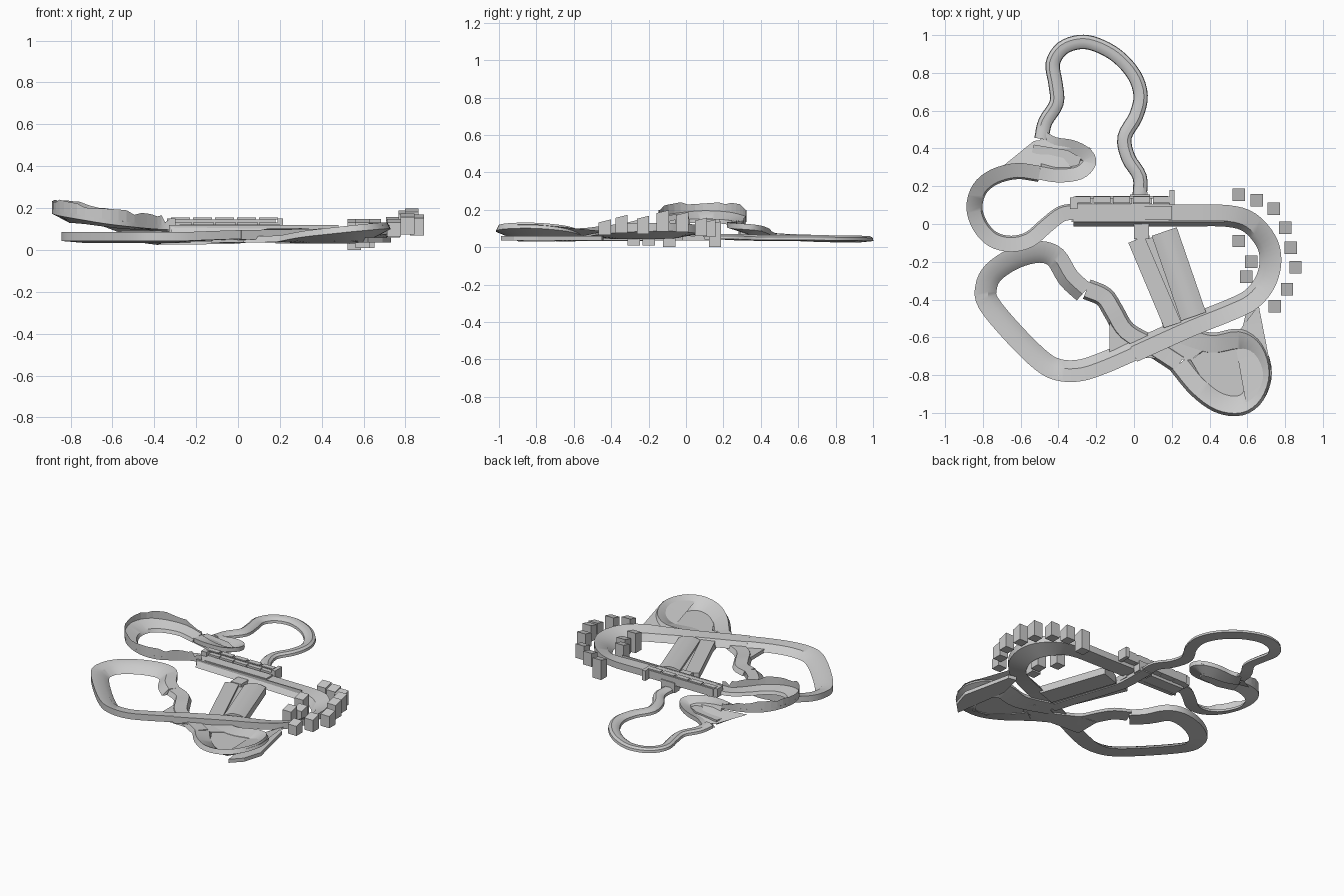
import bpy, bmesh, math, random
from mathutils import Vector
random.seed(4)


def make(name, verts, faces, smooth=True):
    me = bpy.data.meshes.new(name)
    me.from_pydata([tuple(v) for v in verts], [], faces)
    bm = bmesh.new()
    bm.from_mesh(me)
    bmesh.ops.recalc_face_normals(bm, faces=bm.faces)
    bm.to_mesh(me)
    bm.free()
    ob = bpy.data.objects.new(name, me)
    bpy.context.collection.objects.link(ob)
    if smooth:
        bpy.ops.object.select_all(action='DESELECT')
        ob.select_set(True)
        bpy.context.view_layer.objects.active = ob
        bpy.ops.object.shade_smooth_by_angle(angle=math.radians(35))
    return ob


def spline(pts, n=4):
    P = [Vector(p) for p in pts]
    P = [2 * P[0] - P[1]] + P + [2 * P[-1] - P[-2]]
    out = []
    for i in range(1, len(P) - 2):
        a, b, c, d = P[i - 1:i + 3]
        for k in range(n):
            t = k / n
            out.append(0.5 * (2 * b + (c - a) * t + (2 * a - 5 * b + 4 * c - d) * t * t
                              + (3 * b - a - 3 * c + d) * t ** 3))
    return out + [P[-2]]


def edges(pts, width, n=4):
    """Left and right edge points of a path of (x, y, z left, z right)."""
    S = spline([Vector(p) for p in pts], n)
    res = []
    for i, s in enumerate(S):
        d = (S[min(i + 1, len(S) - 1)] - S[max(i - 1, 0)]).to_2d().normalized()
        nrm = Vector((-d.y, d.x)) * width / 2
        res.append((Vector((s.x + nrm.x, s.y + nrm.y, s.z)),
                    Vector((s.x - nrm.x, s.y - nrm.y, s.w))))
    return res


def loft(name, rings):
    m = len(rings[0])
    verts = [v for r in rings for v in r]
    faces = [(i * m + k, i * m + (k + 1) % m, (i + 1) * m + (k + 1) % m, (i + 1) * m + k)
             for i in range(len(rings) - 1) for k in range(m)]
    faces += [tuple(range(m)), tuple((len(rings) - 1) * m + k for k in range(m))]
    return make(name, verts, faces)


def road(name, pts, width, thick, flare_l=0.0, flare_r=0.0, crown=0.0):
    """Slab road; flares widen the underside, crown rounds the top."""
    rings = []
    for l, r in edges(pts, width):
        side = (l - r).to_2d().normalized().to_3d()
        down = Vector((0, 0, -thick))
        ring = [l]
        if crown:
            ring += [l.lerp(r, t) + Vector((0, 0, crown)) for t in (0.25, 0.5, 0.75)]
        rings.append(ring + [r, r + down - side * flare_r, l + down + side * flare_l])
    return loft(name, rings)


def prism(name, outline, z0, z1, smooth=False):
    n = len(outline)
    verts = [(x, y, z0) for x, y in outline] + [(x, y, z1) for x, y in outline]
    faces = [tuple(range(n)), tuple(range(n, 2 * n))]
    faces += [(i, (i + 1) % n, n + (i + 1) % n, n + i) for i in range(n)]
    return make(name, verts, faces, smooth)


def block(name, x0, x1, y0, y1, z0, z1):
    return prism(name, [(x0, y0), (x1, y0), (x1, y1), (x0, y1)], z0, z1)


# Start straight and the banked east bend, down to the bridge
road("east_road", [(-0.32, .06, .12, .12), (0, .06, .115, .115), (.3, .06, .11, .11), (.5, .057, .11, .105),
     (.62, .02, .12, .095), (.71, -.08, .13, .09), (.738, -.19, .13, .09), (.71, -.31, .125, .088),
     (.63, -.41, .115, .09), (.5, -.475, .105, .09), (.3, -.555, .1, .095), (0, -.69, .095, .09)],
     .085, .045, 0, .03)
# South west loop
road("southwest_loop", [(0, -.69, .095, .09), (-.15, -.755, .09, .085), (-.28, -.797, .085, .078),
     (-.4, -.795, .085, .075), (-.5, -.745, .085, .075), (-.65, -.6, .085, .075), (-.79, -.43, .085, .075),
     (-.805, -.33, .085, .075), (-.76, -.24, .085, .075), (-.64, -.16, .085, .075), (-.5, -.125, .085, .075),
     (-.4, -.16, .085, .075), (-.33, -.27, .08, .075), (-.25, -.345, .075, .075)],
     .07, .042, 0, .045)
# Winding road under the bridge
road("winding_road", [(-.25, -.345, .075, .075), (-.16, -.385, .07, .07), (-.11, -.46, .07, .07),
     (-.04, -.57, .065, .065), (.1, -.65, .065, .065), (.24, -.74, .065, .07)], .08, .03, .015, .015)
# South east banked hairpin
road("southeast_hairpin", [(.24, -.74, .06, .07), (.34, -.86, .06, .09), (.45, -.94, .06, .105),
     (.56, -.955, .06, .12), (.635, -.9, .065, .13), (.67, -.79, .065, .13), (.635, -.67, .065, .115),
     (.55, -.615, .062, .09), (.4, -.635, .06, .075), (.2, -.57, .06, .065)], .09, .03, .02, .015)
prism("hairpin_floor", [(.3, -.72), (.4, -.65), (.54, -.65), (.62, -.68), (.63, -.8),
      (.56, -.92), (.46, -.91), (.36, -.82)], .04, .058)
# Sloping skirts beside the hairpin and the bridge
make("hairpin_skirt", [(.66, -.43, .085), (.73, -.79, .12), (.7, -.9, .12), (.6, -.99, .1), (.53, -.6, .05)],
     [(0, 1, 4), (1, 2, 4), (2, 3, 4)])
prism("hairpin_bank", [(.6, -.44), (.655, -.45), (.73, -.79), (.69, -.92), (.62, -.99), (.56, -.61)], .035, .06)
prism("bridge_ramp", [(-.13, -.52), (-.13, -.7), (0, -.68), (.2, -.6), (.26, -.57), (.38, -.66), (.3, -.72),
      (.15, -.64), (-.03, -.53)], .035, .06)

# Twin covered halls over the central road
road("central_road", [(.2, -.57, .06, .06), (.15, -.4, .06, .06), (.07, -.16, .06, .06),
     (.04, -.04, .06, .06), (.035, .17, .06, .06)], .075, .025)
prism("west_hall", [(-.03, -.1), (.055, -.065), (.25, -.52), (.16, -.55)], .04, .085)
prism("hall_gap", [(.05, -.08), (.1, -.07), (.27, -.51), (.23, -.53)], .04, .07)


def hall(name, a, b, width):
    rings = []
    for p in (a, b):
        d = (Vector(b) - Vector(a)).normalized()
        n = Vector((-d.y, d.x)) * width / 2
        prof = [(-1, .035), (-1, .085), (-.5, .1), (0, .105), (.5, .1), (1, .085), (1, .035)]
        rings.append([(p[0] + n.x * s, p[1] + n.y * s, z) for s, z in prof])
    return loft(name, rings)


hall("east_hall", (.16, -.04), (.315, -.49), .14)
block("tunnel_mouth", 0, .08, -.08, .02, .05, .09)

# North road, a low rounded lane
road("north_road", [(.03, .14, .06, .06), (.03, .25, .055, .06), (-.03, .35, .052, .056), (-.05, .46, .05, .055),
     (.01, .57, .05, .055), (.035, .68, .048, .055), (0, .79, .046, .053), (-.09, .89, .045, .052),
     (-.2, .95, .043, .05), (-.29, .963, .042, .05), (-.38, .93, .042, .05), (-.43, .85, .042, .052),
     (-.415, .74, .044, .055), (-.41, .64, .048, .058), (-.47, .54, .055, .06), (-.49, .45, .065, .065)],
     .07, .017, .003, .003, .012)
block("north_tunnel_mouth", -.02, .085, .1, .155, .04, .11)

# North west hairpin, climbing
road("northwest_hairpin", [(-.49, .46, .07, .065), (-.42, .425, .085, .07), (-.33, .41, .1, .075),
     (-.26, .375, .115, .085), (-.235, .325, .125, .095), (-.29, .27, .13, .105), (-.4, .255, .135, .12),
     (-.5, .27, .135, .135)], .07, .03, 0, .015)
prism("hairpin_island", [(-.53, .42), (-.56, .31), (-.45, .28), (-.3, .29), (-.28, .35), (-.35, .39)], .06, .09)
make("northwest_skirt", [(-.53, .44, .07), (-.69, .31, .13), (-.5, .3, .11), (-.33, .3, .1), (-.42, .4, .08),
     (-.22, .4, .09), (-.4, .45, .07)], [(0, 1, 2), (0, 2, 4), (2, 3, 4), (0, 4, 6), (4, 5, 6)])
# West high loop, banked to the outside
west = [(-.5, .27, .13, .14), (-.62, .285, .14, .16), (-.74, .255, .145, .175), (-.82, .19, .15, .19),
        (-.85, .09, .15, .195), (-.82, -.01, .15, .185), (-.75, -.085, .145, .17), (-.65, -.11, .135, .15),
        (-.55, -.085, .125, .135), (-.46, -.01, .12, .125), (-.38, .05, .12, .12), (-.3, .06, .12, .12)]
road("west_loop", west, .075, .022, .01, 0)
# Jagged barrier along the outer edge of the west loop
E = edges(west, .075, 3)
wv, n = [], len(E)
for i, (l, r) in enumerate(E):
    rise = .045 if 2 < i < n - 3 else .02
    wv += [r, r + Vector((0, 0, rise + random.uniform(-.01, .012)))]
make("jagged_barrier", wv, [(2 * i, 2 * i + 2, 2 * i + 3, 2 * i + 1) for i in range(n - 1)], False)

# Grandstand and pit wall along the straight
block("stand_back_wall", -.31, .18, .135, .148, .09, .145)
for i in range(5):
    x = -.32 + i * .105
    block(f"stand_tier_{i + 1}", x, x + .1, .105, .135, .09, .13)
    block(f"stand_roof_{i + 1}", x, x + .09, .11, .145, .146, .154)
block("stand_end_post", .188, .215, .1, .18, .08, .15)
block("straight_kerb", -.28, .2, .025, .095, .11, .122)
block("pit_front_wall", -.33, .48, .01, .018, .07, .12)
block("stand_west_end", -.34, -.3, .08, .14, .09, .15)

# Pillars around the east bend: x, y, base, top
pillars = [(.555, .155, 0, .13), (.65, .125, .055, .14), (.74, .08, .06, .15), (.8, -.02, .08, .18),
           (.83, -.125, .085, .19), (.855, -.23, .07, .16), (.81, -.345, .075, .165), (.745, -.435, .065, .14),
           (.555, -.09, 0, .14), (.62, -.2, .01, .12), (.595, -.28, .01, .14)]
for i, (x, y, z0, z1) in enumerate(pillars):
    s = .033
    v = [(x + a * s, y + b * s, z) for z in (z0, z1) for a, b in ((-1, -1), (1, -1), (1, 1), (-1, 1))]
    v = v[:4] + [(p[0], p[1], p[2] + (p[1] - y) * .25) for p in v[4:]]
    make(f"pillar_{i + 1}", v, [(0, 1, 2, 3), (4, 5, 6, 7)] +
         [(k, (k + 1) % 4, 4 + (k + 1) % 4, 4 + k) for k in range(4)], False)
